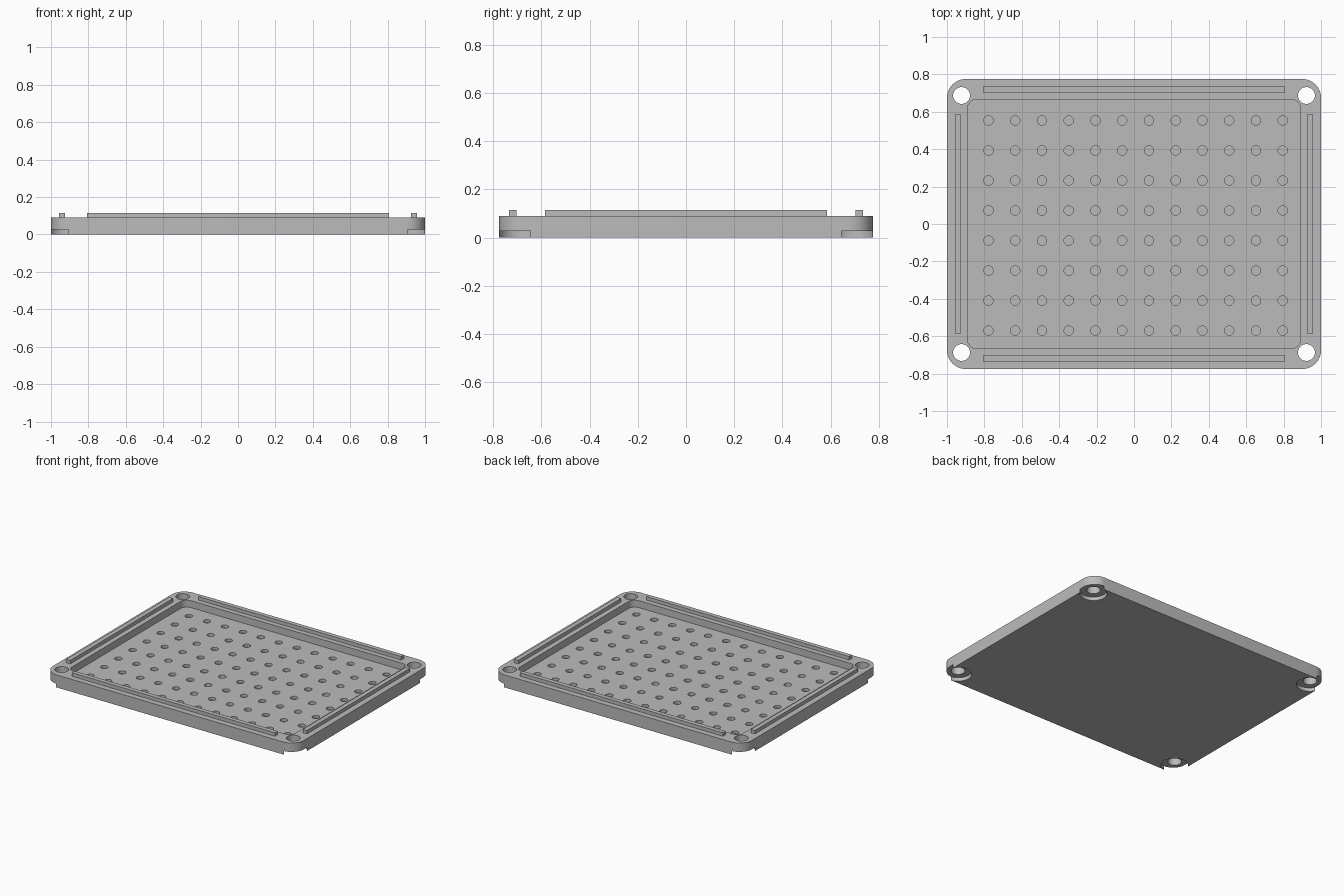
import bpy, bmesh, math
from mathutils import Matrix

if "Cube" in bpy.data.objects:
    bpy.data.objects.remove(bpy.data.objects["Cube"])

WIDTH, DEPTH, TOP = 2.0, 1.55, 0.09
FLOOR = 0.04

grey = bpy.data.materials.new("plain grey")
grey.use_nodes = True
colour = (0.5, 0.5, 0.5, 1)
grey.diffuse_color = colour
grey.node_tree.nodes["Principled BSDF"].inputs["Base Color"].default_value = colour


def make_object(name, bm):
    bmesh.ops.recalc_face_normals(bm, faces=bm.faces)
    mesh = bpy.data.meshes.new(name)
    bm.to_mesh(mesh)
    bm.free()
    mesh.materials.append(grey)
    obj = bpy.data.objects.new(name, mesh)
    bpy.context.collection.objects.link(obj)
    return obj


def rounded_slab(name, sx, sy, radius, z0, z1, steps=12):
    """Extruded rectangle with rounded corners."""
    bm = bmesh.new()
    verts = []
    for quarter, (kx, ky) in enumerate([(1, 1), (-1, 1), (-1, -1), (1, -1)]):
        for i in range(steps + 1):
            a = (quarter + i / steps) * math.pi / 2
            verts.append(bm.verts.new((kx * (sx / 2 - radius) + radius * math.cos(a),
                                       ky * (sy / 2 - radius) + radius * math.sin(a), z0)))
    base = bm.faces.new(verts)
    side = bmesh.ops.extrude_face_region(bm, geom=[base], use_keep_orig=True)
    moved = [g for g in side["geom"] if isinstance(g, bmesh.types.BMVert)]
    bmesh.ops.translate(bm, verts=moved, vec=(0, 0, z1 - z0))
    return make_object(name, bm)


def cylinders(name, points, radius, z0, z1, segments):
    """One mesh holding an upright cylinder at every point."""
    bm = bmesh.new()
    for x, y in points:
        bmesh.ops.create_cone(bm, cap_ends=True, segments=segments, radius1=radius, radius2=radius,
                              depth=z1 - z0, matrix=Matrix.Translation((x, y, (z0 + z1) / 2)))
    return make_object(name, bm)


def box(name, x, y, sx, sy, z0, z1):
    bm = bmesh.new()
    size = Matrix.Diagonal((sx, sy, z1 - z0, 1))
    bmesh.ops.create_cube(bm, size=1, matrix=Matrix.Translation((x, y, (z0 + z1) / 2)) @ size)
    return make_object(name, bm)


# Tray body and the shapes cut out of it
tray = rounded_slab("tray", WIDTH, DEPTH, 0.1, 0, TOP)
corners = [(sx * 0.922, sy * 0.687) for sx in (-1, 1) for sy in (-1, 1)]
pits = [(-0.778 + 0.143 * i, -0.57 + 0.1605 * j) for i in range(12) for j in range(8)]
cutters = [
    rounded_slab("recess_cutter", 1.78, 1.332, 0.05, FLOOR, TOP + 0.1, 8),
    cylinders("corner_hole_cutter", corners, 0.045, -0.1, TOP + 0.1, 40),
    cylinders("corner_counterbore_cutter", corners, 0.089, -0.1, 0.026, 48),
    cylinders("pit_cutter", pits, 0.025, FLOOR - 0.02, FLOOR + 0.03, 24),
]
for cutter in cutters:
    cutter.hide_render = True
    cut = tray.modifiers.new(cutter.name, 'BOOLEAN')
    cut.operation = 'DIFFERENCE'
    cut.solver = 'EXACT'
    cut.object = cutter

# Bake the cuts and remove the cutters
graph = bpy.context.evaluated_depsgraph_get()
baked = bpy.data.meshes.new_from_object(tray.evaluated_get(graph))
tray.modifiers.clear()
tray.data = baked
for cutter in cutters:
    bpy.data.objects.remove(cutter)

# Locating ridges on the rim
for name, s in (("front", -1), ("back", 1)):
    box(name + "_ridge", 0, s * 0.718, 1.616, 0.032, TOP - 0.005, 0.115)
for name, s in (("right", -1), ("left", 1)):
    box(name + "_ridge", s * 0.942, 0, 0.032, 1.17, TOP - 0.005, 0.115)

# Smooth the round walls, keep the edges sharp
bpy.ops.object.select_all(action='DESELECT')
tray.select_set(True)
bpy.context.view_layer.objects.active = tray
bpy.ops.object.shade_smooth_by_angle(angle=math.radians(30))
